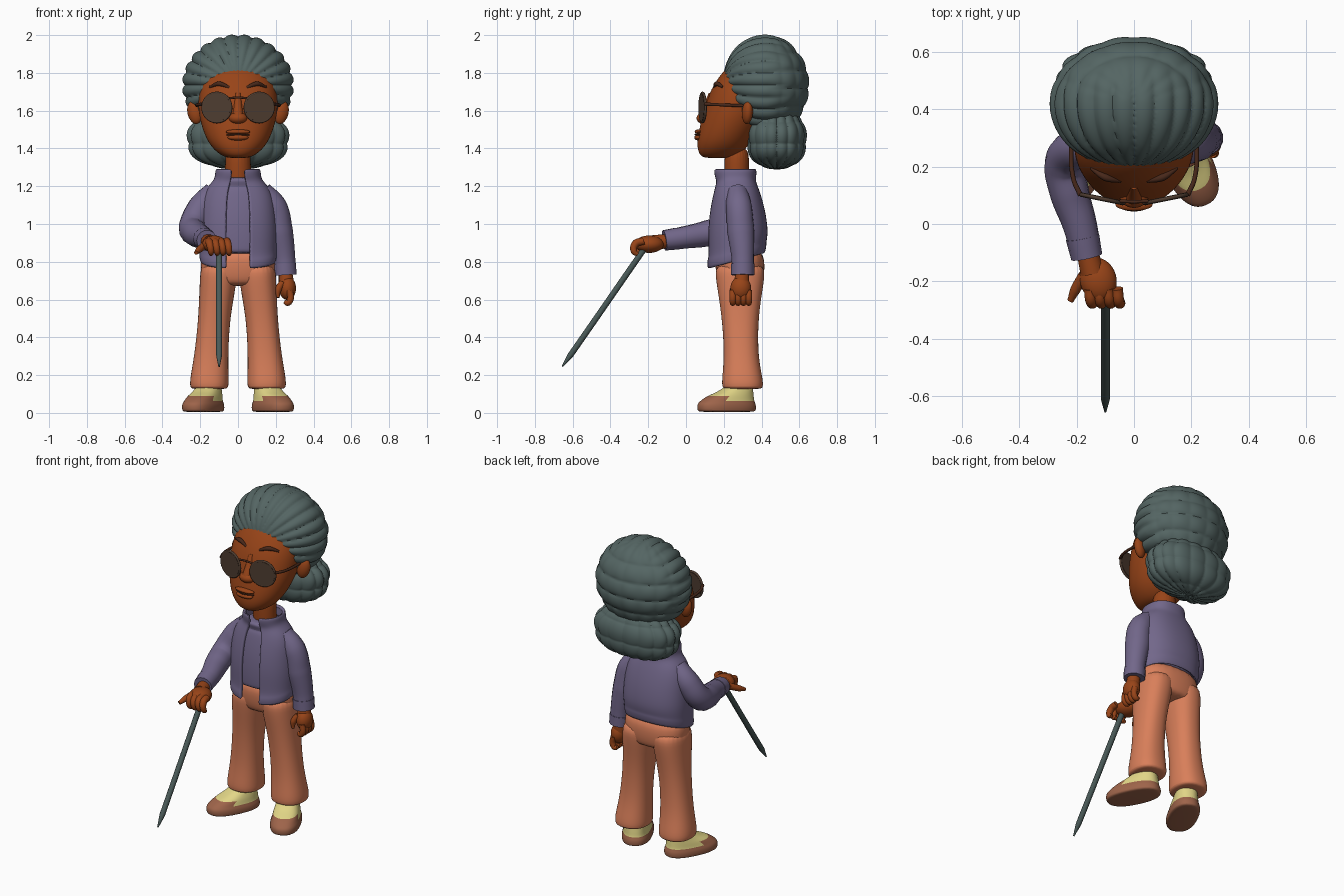
import bpy, bmesh, math
from mathutils import Vector

if "Cube" in bpy.data.objects:
    bpy.data.objects.remove(bpy.data.objects["Cube"])

def mat(name, r, g, b):
    m = bpy.data.materials.new(name)
    lin = lambda c: (c / 255 / 12.92) if c < 11 else ((c / 255 + 0.055) / 1.055) ** 2.4
    m.diffuse_color = (lin(r), lin(g), lin(b), 1)
    m.use_nodes = True
    m.node_tree.nodes["Principled BSDF"].inputs["Base Color"].default_value = m.diffuse_color
    return m

SKIN = mat("skin", 152, 68, 24)
HAIR = mat("grey_hair", 84, 101, 99)
JACKET = mat("purple_cloth", 114, 103, 138)
PANTS = mat("orange_cloth", 217, 127, 90)
SHOE = mat("brown_leather", 158, 100, 74)
YELLOW = mat("pale_yellow", 226, 214, 135)
LENS = mat("dark_lens", 78, 60, 48)
BROW = mat("dark_brown", 72, 40, 26)
CANE = mat("cane_grey", 74, 90, 88)

def finish(name, bm, mats, level=0):
    me = bpy.data.meshes.new(name)
    bmesh.ops.recalc_face_normals(bm, faces=bm.faces)
    bm.to_mesh(me)
    bm.free()
    for m in mats:
        me.materials.append(m)
    ob = bpy.data.objects.new(name, me)
    bpy.context.collection.objects.link(ob)
    if level:
        ob.modifiers.new("smooth", 'SUBSURF').levels = level
        ob.modifiers["smooth"].render_levels = level
    return ob

def loft(name, rings, mats, e=2.2, n=24, caps=True, open_front=False, rule=None):
    """Rings are (z, centre x, front y, back y, half width[, tilt])."""
    bm, rows = bmesh.new(), []
    for z, cx, yf, yb, rx, *tilt in rings:
        t, row = (tilt[0] if tilt else 0), []
        for i in range(n):
            a = 2 * math.pi * i / n
            c, s = math.cos(a), math.sin(a)
            x = math.copysign(abs(c) ** (2 / e), c) * rx
            y = math.copysign(abs(s) ** (2 / e), s) * (yb - yf) / 2
            row.append(bm.verts.new((cx + x, (yf + yb) / 2 + y, z + t * y)))
        rows.append(row)
    for a, b in zip(rows, rows[1:]):
        for i in range(n):
            if open_front and i in (n * 3 // 4 - 1, n * 3 // 4):
                continue
            j = (i + 1) % n
            f = bm.faces.new((a[i], a[j], b[j], b[i]))
            if rule:
                f.material_index = rule(f.calc_center_median())
    if caps:
        bm.faces.new(rows[0][::-1])
        bm.faces.new(rows[-1])
    return finish(name, bm, mats, 2)

def tube(name, pts, m, res=8):
    """Round limb through points (x, y, z, radius)."""
    cu = bpy.data.curves.new(name, 'CURVE')
    cu.dimensions, cu.bevel_depth, cu.bevel_resolution = '3D', 1, 5
    cu.use_fill_caps, cu.resolution_u = True, res
    sp = cu.splines.new('BEZIER')
    sp.bezier_points.add(len(pts) - 1)
    for bp, p in zip(sp.bezier_points, pts):
        bp.co, bp.radius = p[:3], p[3]
        bp.handle_left_type = bp.handle_right_type = 'AUTO'
    cu.materials.append(m)
    ob = bpy.data.objects.new(name, cu)
    bpy.context.collection.objects.link(ob)
    bpy.ops.object.select_all(action='DESELECT')
    bpy.context.view_layer.objects.active = ob
    ob.select_set(True)
    bpy.ops.object.convert(target='MESH')
    return bpy.context.view_layer.objects.active

def ball(name, loc, r, m, rot=(0, 0, 0)):
    bm = bmesh.new()
    bmesh.ops.create_uvsphere(bm, u_segments=28, v_segments=18, radius=1)
    ob = finish(name, bm, [m])
    ob.location, ob.scale, ob.rotation_euler = loc, r, rot
    return ob

def curls(name, loc, r, bump, e=2.0):
    """Ellipsoid swollen into curls by a bump rule on its unit directions."""
    bm = bmesh.new()
    bmesh.ops.create_icosphere(bm, subdivisions=6, radius=1)
    for v in bm.verts:
        d = v.co.normalized()
        k = sum(abs(c) ** e for c in d) ** (-1 / e)
        v.co = Vector(loc) + Vector([d[i] * r[i] for i in range(3)]) * k * bump(d)
    return finish(name, bm, [HAIR])

# hair: long ridges over the top, rows of curls at the back
def top_bump(d):
    ridge = abs(math.sin(12 * math.atan2(d.z, d.x))) ** 0.7 * min(1, math.hypot(d.x, d.z) * 1.3)
    row = abs(math.sin(8.5 * d.z + 0.6)) ** 0.6 * (0.6 + 0.4 * abs(math.sin(8 * math.atan2(d.x, d.y))))
    w = min(1, max(0, (d.y - 0.05) / 0.5))
    return 0.95 + 0.055 * ((1 - w) * ridge + w * row)

def low_bump(d):
    col = abs(math.sin(8 * math.atan2(d.x, d.y))) ** 0.7
    row = abs(math.sin(4.5 * d.z + 0.7)) ** 0.7
    return 0.91 + 0.05 * col + 0.05 * row

curls("upper_hair", (0, 0.42, 1.735), (0.295, 0.235, 0.268), top_bump)
curls("lower_hair", (0, 0.48, 1.45), (0.272, 0.16, 0.162), low_bump, 2.4)

# head and neck
loft("head", [(1.348, 0, .10, .23, .05), (1.365, 0, .07, .28, .095), (1.41, 0, .057, .33, .145),
              (1.47, 0, .062, .37, .178), (1.55, 0, .08, .42, .203), (1.62, 0, .10, .45, .213),
              (1.70, 0, .125, .47, .21), (1.76, 0, .16, .48, .193), (1.82, 0, .205, .46, .16),
              (1.88, 0, .28, .42, .08)], [SKIN], e=2.1)
loft("neck", [(1.18, 0, .20, .34, .075), (1.28, 0, .205, .33, .067), (1.42, 0, .20, .34, .07)], [SKIN], e=2)
ball("nose_tip", (0, .098, 1.56), (.05, .042, .032), SKIN)
tube("nose_bridge", [(0, .135, 1.69, .015), (0, .115, 1.63, .022), (0, .09, 1.565, .03)], SKIN)
ball("upper_lip", (0, .068, 1.488), (.065, .022, .013), SKIN)
ball("lower_lip", (0, .066, 1.458), (.055, .022, .016), SKIN)
tube("mouth_line", [(-.06, .072, 1.472, .004), (0, .049, 1.474, .004), (.06, .072, 1.472, .004)], BROW)

for s, side in ((-1, "right"), (1, "left")):
    ball(side + "_ear", (s * .23, .325, 1.59), (.038, .028, .062), SKIN, (0, s * .25, s * .3))
    tube(side + "_eyebrow", [(s * .045, .15, 1.722, .007), (s * .1, .163, 1.742, .013),
                             (s * .15, .195, 1.725, .006)], BROW)
    # glasses: tinted lens, rim, temple
    bm = bmesh.new()
    bmesh.ops.create_cone(bm, cap_ends=True, segments=40, radius1=1, radius2=1, depth=2)
    lens = finish(side + "_lens", bm, [LENS])
    lens.location, lens.scale = (s * .112, .088, 1.617), (.076, .074, .008)
    lens.rotation_euler = (math.pi / 2, 0, s * .2)
    bpy.ops.mesh.primitive_torus_add(major_radius=.077, minor_radius=.007, major_segments=40, minor_segments=10,
                                     location=lens.location, rotation=lens.rotation_euler)
    rim = bpy.context.object
    rim.name = side + "_lens_rim"
    rim.data.materials.append(LENS)
    tube(side + "_temple", [(s * .187, .10, 1.635, .009), (s * .212, .16, 1.632, .008),
                            (s * .218, .33, 1.625, .008)], BROW)
tube("glasses_bridge", [(-.05, .08, 1.665, .006), (0, .078, 1.67, .006), (.05, .08, 1.665, .006)], BROW)

# jacket with open front, over a shirt
body = [(.95, 0, .112, .437, .212), (1.05, 0, .12, .425, .205), (1.13, 0, .135, .405, .195),
        (1.19, 0, .15, .385, .17), (1.225, 0, .16, .37, .135), (1.25, 0, .15, .372, .122),
        (1.28, 0, .145, .375, .122), (1.29, 0, .15, .37, .115)]
hem = [(.805, 0, .118, .415, .198, .28), (.812, 0, .108, .422, .205, .28), (.85, 0, .108, .428, .208, .26),
       (.865, 0, .118, .425, .206, .24)]
jacket = loft("jacket_body", hem + body, [JACKET], caps=False, open_front=True, e=2.35)
shell = jacket.modifiers.new("thickness", 'SOLIDIFY')
shell.thickness, shell.offset = .018, -1
loft("shirt", [(z if z < 1.2 else z - .03, cx, yf + .014, yb - .02, rx - .02)
               for z, cx, yf, yb, rx in [(.84, 0, .118, .42, .2), (.86, 0, .114, .425, .205)] + body[:-1]],
     [JACKET], e=2.35)

# sleeves and cuffs
tube("left_sleeve", [(.125, .27, 1.175, .055), (.19, .28, 1.09, .07), (.218, .29, .96, .073),
                     (.243, .30, .82, .06), (.25, .30, .74, .057)], JACKET)
tube("left_cuff", [(.246, .30, .79, .062), (.25, .30, .73, .062)], JACKET)
tube("right_sleeve", [(-.125, .27, 1.175, .055), (-.195, .265, 1.09, .07), (-.24, .21, .985, .073),
                      (-.225, .11, .95, .069), (-.19, 0, .93, .06), (-.167, -.10, .915, .053)], JACKET)
tube("right_cuff", [(-.18, -.045, .923, .059), (-.165, -.115, .913, .055)], JACKET)

# hanging left hand
tube("left_wrist", [(.25, .30, .76, .035), (.257, .293, .67, .042)], SKIN)
ball("left_palm", (.262, .29, .66), (.045, .055, .062), SKIN)
for i in range(4):
    y = .248 + .028 * i
    tube(f"left_finger_{i + 1}", [(.272, y, .65, .018), (.277, y, .60, .018), (.262, y, .582, .016),
                                  (.245, y, .59, .01)], SKIN)
tube("left_thumb", [(.235, .265, .69, .018), (.212, .25, .65, .018), (.212, .245, .61, .008)], SKIN)

# right hand gripping the cane
tube("right_wrist", [(-.17, -.07, .915, .035), (-.145, -.17, .90, .042)], SKIN)
ball("right_palm", (-.125, -.195, .893), (.064, .078, .046), SKIN, (0, 0, .25))
for i in range(4):
    x = -.155 + .032 * i
    tube(f"right_finger_{i + 1}", [(x, -.225, .91, .02), (x + .005, -.268, .895, .02),
                                   (x + .012, -.275, .855, .017), (x + .012, -.255, .838, .01)], SKIN)
tube("right_thumb", [(-.175, -.18, .89, .02), (-.205, -.23, .865, .018), (-.222, -.268, .848, .011)], SKIN)

# cane
tube("cane", [(-.1, -.22, .87, .016), (-.1, -.61, .308, .016), (-.1, -.655, .245, .004)], CANE)

# trousers
loft("trouser_hips", [(.67, 0, .19, .39, .15), (.70, 0, .165, .41, .192), (.78, 0, .152, .42, .2),
                      (.88, 0, .155, .405, .192)], [PANTS], e=2.4)
for s, side in ((-1, "right"), (1, "left")):
    loft(side + "_trouser_leg",
         [(.125, s * .152, .205, .395, .088), (.135, s * .152, .19, .41, .103), (.18, s * .152, .19, .407, .103),
          (.30, s * .142, .202, .382, .09), (.48, s * .128, .192, .382, .084), (.62, s * .113, .172, .40, .093),
          (.72, s * .103, .155, .418, .099), (.80, s * .098, .155, .415, .098)], [PANTS], e=2.3)
    # shoe: brown sole and toe, yellow upper
    shoe = loft(side + "_shoe",
                [(.004, 0, -.16, .15, .078), (.012, 0, -.17, .16, .088), (.045, 0, -.172, .16, .088),
                 (.06, 0, -.158, .15, .08), (.09, 0, -.115, .147, .075), (.112, 0, -.045, .143, .068),
                 (.15, 0, 0, .14, .06)], [SHOE, YELLOW], e=2.4,
                rule=lambda c: 0 if c.z < .053 or (c.z < .08 and c.y < -.03) else 1)
    shoe.data.polygons[len(shoe.data.polygons) - 2].material_index = 0
    shoe.location, shoe.rotation_euler = (s * .182, .22, 0), (0, 0, s * .45)

# smooth shading everywhere, hard edges kept
bpy.ops.object.select_all(action='SELECT')
bpy.ops.object.shade_smooth_by_angle(angle=math.radians(50))
